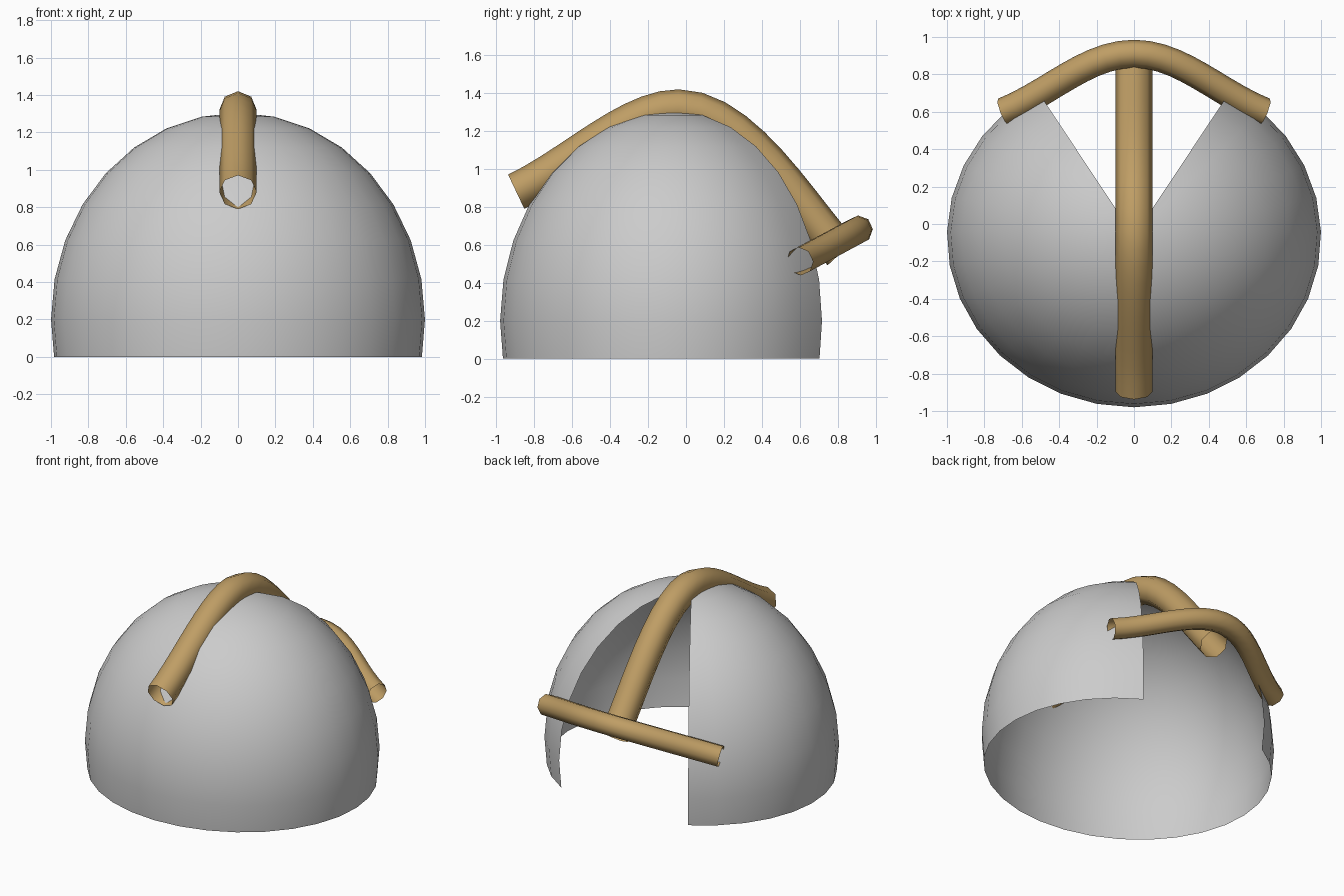
import bpy, bmesh, math

if "Cube" in bpy.data.objects:
    bpy.data.objects.remove(bpy.data.objects["Cube"])

tan = bpy.data.materials.new("tan")
tan.diffuse_color = (0.52, 0.34, 0.13, 1)
tan.use_nodes = True
tan.node_tree.nodes["Principled BSDF"].inputs["Base Color"].default_value = tan.diffuse_color


def smooth(ob, angle):
    bpy.ops.object.select_all(action='DESELECT')
    ob.select_set(True)
    bpy.context.view_layer.objects.active = ob
    bpy.ops.object.shade_smooth_by_angle(angle=math.radians(angle))


# Open shell: squashed ellipsoid dome with a wedge left out at the back
CY, CZ, RX, RY, RZ = -0.065, 0.2, 1.0, 0.915, 1.105
GAP, SEGS = math.radians(31.3), 26
lats = [-math.asin(CZ / RZ)] + [math.radians(11.25 * i) for i in range(8)]
bm = bmesh.new()
pole = bm.verts.new((0, CY, CZ + RZ))
columns = []
for i in range(SEGS + 1):
    a = GAP + (2 * math.pi - 2 * GAP) * i / SEGS
    columns.append([bm.verts.new((RX * math.sin(a) * math.cos(t),
                                  CY + RY * math.cos(a) * math.cos(t),
                                  CZ + RZ * math.sin(t))) for t in lats])
for c, d in zip(columns, columns[1:]):
    for j in range(len(lats) - 1):
        bm.faces.new((d[j], c[j], c[j + 1], d[j + 1]))
    bm.faces.new((d[-1], c[-1], pole))
for f in bm.faces:  # outward normals
    f.normal_update()
    if f.normal.dot(f.calc_center_median()) < 0:
        f.normal_flip()
mesh = bpy.data.meshes.new("dome_shell")
bm.to_mesh(mesh)
bm.free()
dome = bpy.data.objects.new("dome_shell", mesh)
bpy.context.collection.objects.link(dome)
smooth(dome, 40)


def tube(name, knots, radius):
    """Open eight-sided tube; each knot is (left handle, point, right handle)."""
    cu = bpy.data.curves.new(name, 'CURVE')
    cu.dimensions = '3D'
    cu.bevel_depth = radius
    cu.bevel_resolution = 2
    cu.resolution_u = 10
    sp = cu.splines.new('BEZIER')
    sp.bezier_points.add(len(knots) - 1)
    for p, (l, c, r) in zip(sp.bezier_points, knots):
        p.handle_left_type = p.handle_right_type = 'FREE'
        p.co, p.handle_left, p.handle_right = c, l, r
    ob = bpy.data.objects.new(name, cu)
    bpy.context.collection.objects.link(ob)
    bpy.ops.object.select_all(action='DESELECT')
    ob.select_set(True)
    bpy.context.view_layer.objects.active = ob
    bpy.ops.object.convert(target='MESH')
    ob = bpy.context.view_layer.objects.active
    ob.data.materials.clear()
    ob.data.materials.append(tan)
    smooth(ob, 60)


# Crest tube running front to back over the dome
tube("crest_tube", [
    ((0, -1.1, 0.78), (0, -0.895, 0.88), (0, -0.6, 1.02)),
    ((0, -0.3, 1.32), (0, -0.04, 1.32), (0, 0.3, 1.32)),
    ((0, 0.60, 0.80), (0, 0.82, 0.56), (0, 1.0, 0.36)),
], 0.1)


# Bowed tube across the back opening, lying in a tilted plane
def tilt(x, y):
    return (x, y, 0.68 - 0.54 * (0.91 - y))


tube("back_crossbar", [
    (tilt(-0.9, 0.52), tilt(-0.70, 0.60), tilt(-0.45, 0.70)),
    (tilt(-0.25, 0.91), tilt(0, 0.91), tilt(0.25, 0.91)),
    (tilt(0.45, 0.70), tilt(0.70, 0.60), tilt(0.9, 0.52)),
], 0.075)
